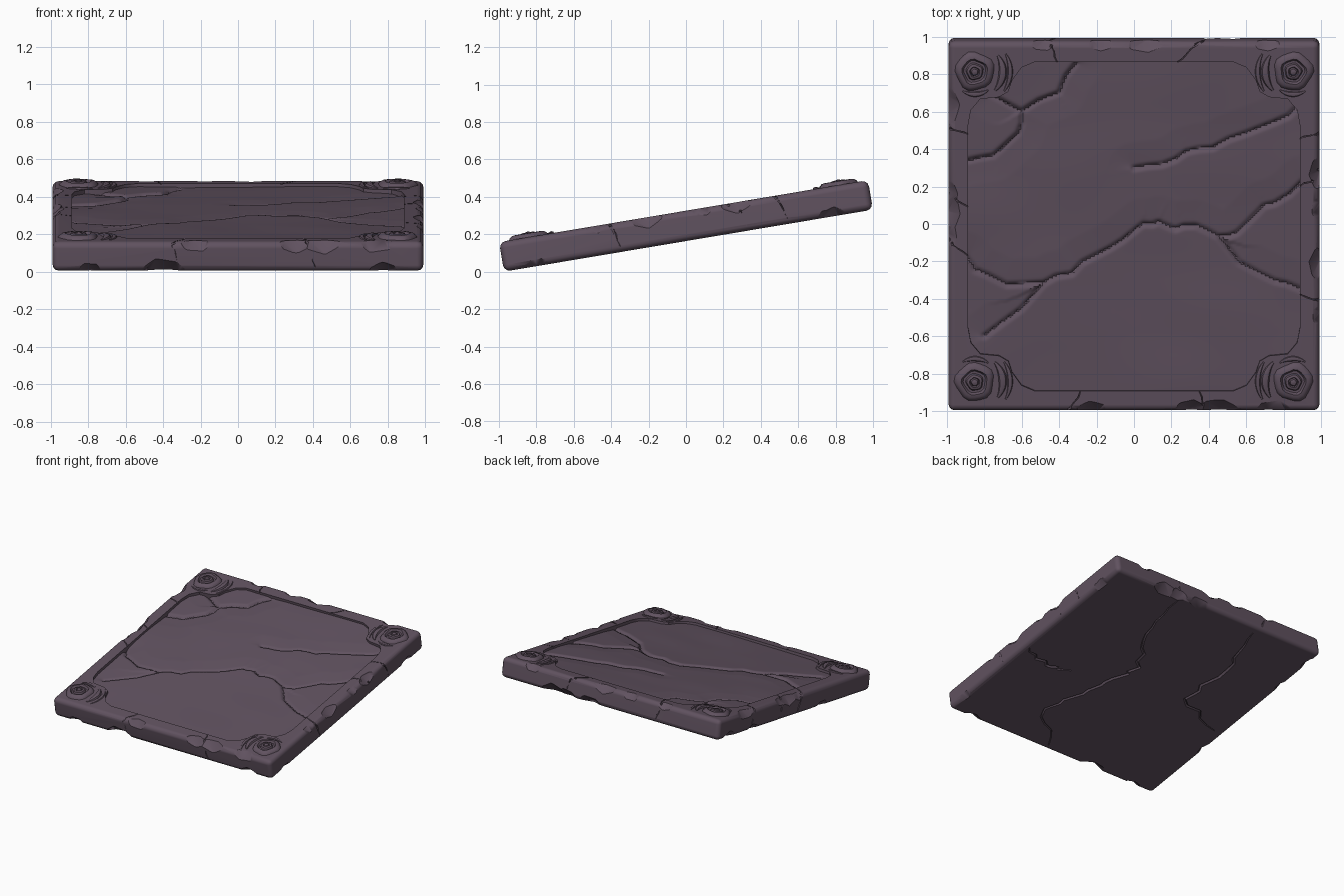
import bpy, bmesh, math, random
from mathutils import Vector, Matrix, noise

random.seed(4)
cube = bpy.data.objects.get("Cube")
if cube:
    bpy.data.objects.remove(cube)

stone = bpy.data.materials.new("purple grey stone")
stone.use_nodes = True
COLOUR = (0.118, 0.084, 0.116, 1)
stone.diffuse_color = COLOUR
stone.node_tree.nodes["Principled BSDF"].inputs["Base Color"].default_value = COLOUR

HALF_X, HALF_Y, HALF_Z = 0.99, 1.0, 0.08
TILT = Matrix.Translation((0, 0, 0.245)) @ Matrix.Rotation(math.atan(0.168), 4, "X")
QUADRANTS = [(1, 1), (-1, 1), (-1, -1), (1, -1)]
parts = []


def make(name, bm, part=True):
    bmesh.ops.recalc_face_normals(bm, faces=bm.faces)
    mesh = bpy.data.meshes.new(name)
    bm.to_mesh(mesh)
    bm.free()
    mesh.materials.append(stone)
    ob = bpy.data.objects.new(name, mesh)
    bpy.context.collection.objects.link(ob)
    if part:
        parts.append(ob)
    return ob


def activate(ob):
    bpy.ops.object.select_all(action="DESELECT")
    ob.select_set(True)
    bpy.context.view_layer.objects.active = ob


def carve(target, bm):
    cutter = make("cutter", bm, False)
    cutter.hide_render = True
    mod = target.modifiers.new("carve", "BOOLEAN")
    mod.operation, mod.solver, mod.object = "DIFFERENCE", "EXACT", cutter
    mod.use_self = True
    activate(target)
    bpy.ops.object.modifier_apply(modifier=mod.name)
    bpy.data.objects.remove(cutter)


def tube(bm, path, radius, sides=4, flat=1.0):
    """Closed tube that tapers to both ends of the path."""
    path = [Vector(p) for p in path]
    rings = []
    for i, p in enumerate(path):
        along = (path[min(i + 1, len(path) - 1)] - path[max(i - 1, 0)]).normalized()
        across = along.cross(Vector((0.01, 0.02, 1))).normalized()
        up = across.cross(along)
        r = radius * (0.25 + 0.75 * math.sin(math.pi * i / (len(path) - 1)))
        angles = [2 * math.pi * k / sides for k in range(sides)]
        rings.append([bm.verts.new(p + across * r * math.cos(a) + up * r * flat * math.sin(a))
                      for a in angles])
    for a, b in zip(rings, rings[1:]):
        for k in range(sides):
            n = (k + 1) % sides
            bm.faces.new((a[k], a[n], b[n], b[k]))
    bm.faces.new(rings[0])
    bm.faces.new(rings[-1])


def jagged(points, steps=4, wobble=0.012):
    out = []
    for a, b in zip(points, points[1:]):
        for k in range(steps):
            p = Vector(a).lerp(Vector(b), k / steps)
            shift = random.uniform(-wobble, wobble) if k else 0
            out.append(p + Vector((shift, -shift, 0)))
    return out + [Vector(points[-1])]


# Slab with rounded edges
bm = bmesh.new()
bmesh.ops.create_cube(bm, size=2, matrix=Matrix.Diagonal((HALF_X, HALF_Y, HALF_Z, 1)))
bmesh.ops.bevel(bm, geom=bm.edges[:], offset=0.035, segments=3, profile=0.5, affect="EDGES")
slab = make("slab", bm)

# Pocket with stepped corners
corner = [(0.885, 0.55), (0.87, 0.63), (0.82, 0.69), (0.72, 0.7),
          (0.67, 0.73), (0.65, 0.79), (0.6, 0.86), (0.53, 0.89)]
bm = bmesh.new()
outline = []
for sx, sy in QUADRANTS:
    run = corner if sx * sy > 0 else corner[::-1]
    outline += [bm.verts.new((x * sx, y * sy, 0.035)) for x, y in run]
floor = bm.faces.new(outline)
top = bmesh.ops.extrude_face_region(bm, geom=[floor])["geom"]
bmesh.ops.translate(bm, vec=(0, 0, 0.2), verts=[g for g in top if isinstance(g, bmesh.types.BMVert)])
carve(slab, bm)

# Chipped facets along the long edges
bm = bmesh.new()
for side in range(4):
    for level in (1, 1, 1, 1, -1, -1, -1):
        r = random.uniform(0.1, 0.2)
        reach = r * 0.62 - random.uniform(0.004, 0.014)
        t = random.uniform(-0.85, 0.85)
        spot = Matrix.Rotation(side * math.pi / 2, 4, "Z") @ Vector((t, 0.985 + reach, level * (0.068 + reach)))
        turn = Matrix.Rotation(random.uniform(0, 6), 4, "Z")
        bmesh.ops.create_icosphere(bm, subdivisions=2, radius=r, matrix=Matrix.Translation(spot) @ turn)
carve(slab, bm)

# Cracks across the rim, running down the sides
bm = bmesh.new()
rim = [(-0.4, 0.87, -0.46, 1), (0.2, 0.87, 0.36, 1), (-0.86, 0.49, -1, 0.53),
       (-0.87, -0.17, -1, -0.08), (0.87, 0.46, 1, 0.5), (0.87, 0.2, 1, 0.28),
       (0.34, -0.87, 0.38, -1), (-0.28, -0.87, -0.36, -1), (-0.87, 0.1, -1, 0.16),
       (0.87, -0.36, 1, -0.4)]
for x, y, ex, ey in rim:
    ex, ey = ex * HALF_X, ey * HALF_Y
    inner, edge = Vector((x, y, HALF_Z)), Vector((ex, ey, HALF_Z - 0.012))
    low = Vector((ex + 0.04 * (abs(ey) == HALF_Y), ey + 0.04 * (abs(ex) == HALF_X), -0.06))
    tube(bm, jagged([inner, edge, low], 3), 0.011)
carve(slab, bm)

# Cracks underneath
bm = bmesh.new()
under = [[(0.36, 0.94), (0.3, 0.49), (0.08, 0.15), (0.19, -0.17), (0.37, -0.62), (0.06, -0.95)],
         [(-0.38, 0.93), (-0.5, 0.56), (-0.46, 0.03), (-0.9, -0.15)],
         [(0.95, -0.1), (0.7, -0.2), (0.5, -0.15)]]
for line in under:
    tube(bm, jagged([(x, y, -HALF_Z) for x, y in line], 5, 0.025), 0.013)
carve(slab, bm)

# Sunken panel with cracks and shallow wear
cracks = [
    [(-0.8, -0.6), (-0.6, -0.45), (-0.48, -0.31), (-0.33, -0.26), (-0.2, -0.16), (-0.06, -0.08),
     (0.05, 0.01), (0.13, 0.02), (0.22, -0.02), (0.33, 0), (0.45, -0.06), (0.55, -0.04),
     (0.66, 0.07), (0.75, 0.12), (0.9, 0.24)],
    [(-0.9, -0.17), (-0.85, -0.24), (-0.68, -0.32), (-0.48, -0.31)],
    [(0, 0.31), (0.15, 0.33), (0.28, 0.4), (0.42, 0.42), (0.6, 0.5), (0.75, 0.56), (0.88, 0.65)],
    [(-0.31, 0.88), (-0.4, 0.72), (-0.6, 0.62), (-0.76, 0.71)],
    [(-0.6, 0.62), (-0.62, 0.5), (-0.75, 0.38), (-0.9, 0.35)],
    [(0.45, -0.06), (0.56, -0.2), (0.75, -0.3), (0.9, -0.35)],
]
segments = []
for line in cracks:
    pts = [p.xy for p in jagged([(x, y, 0) for x, y in line], 2)]
    segments += [(a, b - a, (b - a).length_squared) for a, b in zip(pts, pts[1:])]


def panel_height(p):
    best, side = 9, 0
    for a, d, size in segments:
        rel = p - a
        gap = rel - d * max(0, min(1, rel.dot(d) / size))
        if gap.length < best:
            best = gap.length
            side = d.cross(rel) / math.sqrt(size) / max(best, 1e-6)
    groove = 0.016 * math.exp(-(best / 0.011) ** 2)
    shelf = 0.009 * max(0, side) * max(0, 1 - best / 0.14)
    wear = 0.006 * noise.noise(Vector((p.x * 2.2, p.y * 3.5, 0.4)))
    return 0.06 - groove - shelf + wear


bm = bmesh.new()
bmesh.ops.create_grid(bm, x_segments=170, y_segments=170, size=0.9)
for v in bm.verts:
    v.co.z = panel_height(v.co.xy)
panel = make("cracked_panel", bm)

# Corner rosettes with leaf curls
profile = [(0.108, -0.01), (0.1, 0.008), (0.085, 0.02), (0.068, 0.022), (0.058, 0.006), (0.046, 0.006),
           (0.04, 0.022), (0.027, 0.026), (0.022, 0.014), (0.016, 0.026), (0.001, 0.03)]
for sx, sy in QUADRANTS:
    place = ("left" if sx > 0 else "right") + ("_back" if sy > 0 else "_front")
    centre = Vector((0.85 * sx, 0.84 * sy, HALF_Z))
    bm = bmesh.new()
    rings = []
    for r, z in profile:
        ring = []
        for k in range(20):
            a = 2 * math.pi * k / 20
            w = r * (1 + 0.05 * math.sin(5 * a + sx) + 0.03 * math.sin(3 * a + sy))
            ring.append(bm.verts.new(centre + Vector((w * math.cos(a), w * math.sin(a), z))))
        rings.append(ring)
    for a, b in zip(rings, rings[1:]):
        for k in range(20):
            n = (k + 1) % 20
            bm.faces.new((a[k], a[n], b[n], b[k]))
    bm.faces.new(rings[-1])
    make("rosette_" + place, bm)

    bm = bmesh.new()
    for start, end, reach, width in [(145, 225, 0.15, 0.022), (150, 215, 0.19, 0.014), (235, 300, 0.125, 0.014)]:
        arc = []
        for k in range(11):
            a = math.radians(start + (end - start) * k / 10)
            arc.append(centre + Vector((sx * reach * math.cos(a), sy * reach * math.sin(a), 0)))
        tube(bm, arc, width, 8, 0.8)
    make("leaf_curl_" + place, bm)

# Shade, then lean the whole piece back
for ob in parts:
    activate(ob)
    bpy.ops.object.shade_smooth_by_angle(angle=math.radians(40))
    ob.data.transform(TILT)
weighted = slab.modifiers.new("even_shading", "WEIGHTED_NORMAL")
weighted.keep_sharp = True
